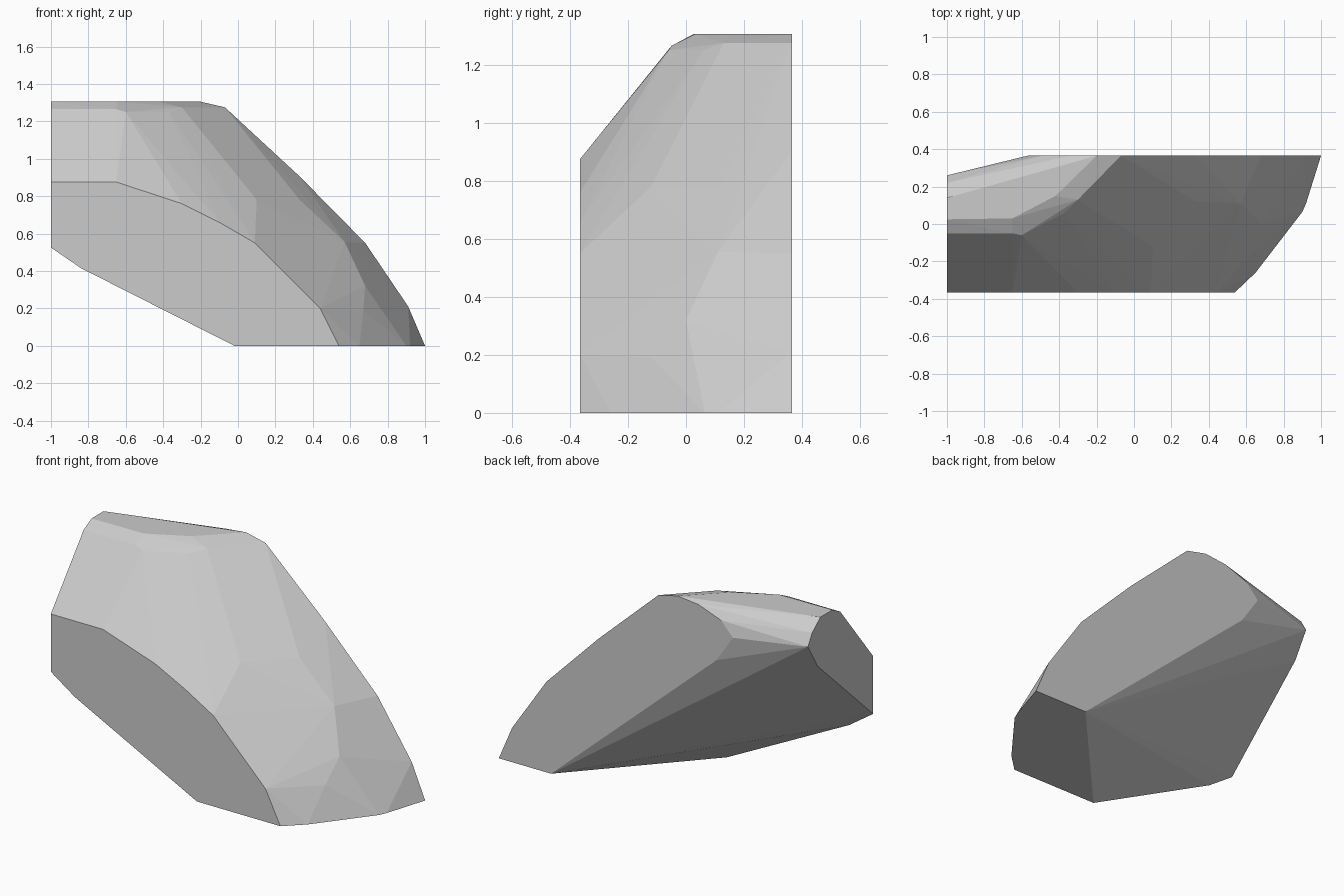
import bpy, bmesh

if "Cube" in bpy.data.objects:
    bpy.data.objects.remove(bpy.data.objects["Cube"])

D = 0.365   # half depth
TOP = 1.305

# flat cut faces, each a short outline lying in one plane
front = [(-1, .525), (-.84, .415), (-.02, 0), (.54, 0), (.44, .2), (.2, .43),
         (.09, .55), (-.1, .66), (-.3, .76), (-.65, .875), (-1, .875)]            # x, z
back = [(.65, 0), (1, 0), (.91, .21), (.68, .55), (.33, .905), (-.07, 1.275),
        (-.34, 1.29), (-.49, 1.235), (-.57, 1.15), (-.46, .985)]                  # x, z
left = [(-.05, 1.265), (.22, 1.24), (.26, 1.17), (.17, 1.02)]                     # y, z
crown = [(-1, .025), (-.65, .03), (-.42, .15), (-.2, D), (-1, .14)]               # x, y
foot = [(.65, -.26), (.9, .065), (.92, .11)]                                      # x, y

# corners of the facets on the rounded front right side
facets = [(-.65, -.05, 1.265), (-.6, -.06, 1.25), (-.37, .06, 1.25), (-.3, .13, 1.275),
          (.1, -.12, .78), (.33, .12, .78), (.57, .11, .555), (.1, -.352, .55),
          (.68, 0, .32), (.67, -.12, .19)]

points = ([(x, -D, z) for x, z in front] + [(x, D, z) for x, z in back]
          + [(-1, y, z) for y, z in left] + [(x, y, TOP) for x, y in crown]
          + [(x, y, 0) for x, y in foot] + facets)

# rock: convex faceted solid wrapped around the corners
bm = bmesh.new()
for p in points:
    bm.verts.new(p)
hull = bmesh.ops.convex_hull(bm, input=bm.verts[:])
loose = [v for v in bm.verts if not v.link_faces]
bmesh.ops.delete(bm, geom=loose, context='VERTS')
bmesh.ops.dissolve_limit(bm, angle_limit=0.01, verts=bm.verts[:], edges=bm.edges[:])
bmesh.ops.recalc_face_normals(bm, faces=bm.faces[:])
mesh = bpy.data.meshes.new("rock")
bm.to_mesh(mesh)
bm.free()
rock = bpy.data.objects.new("rock", mesh)
bpy.context.collection.objects.link(rock)
